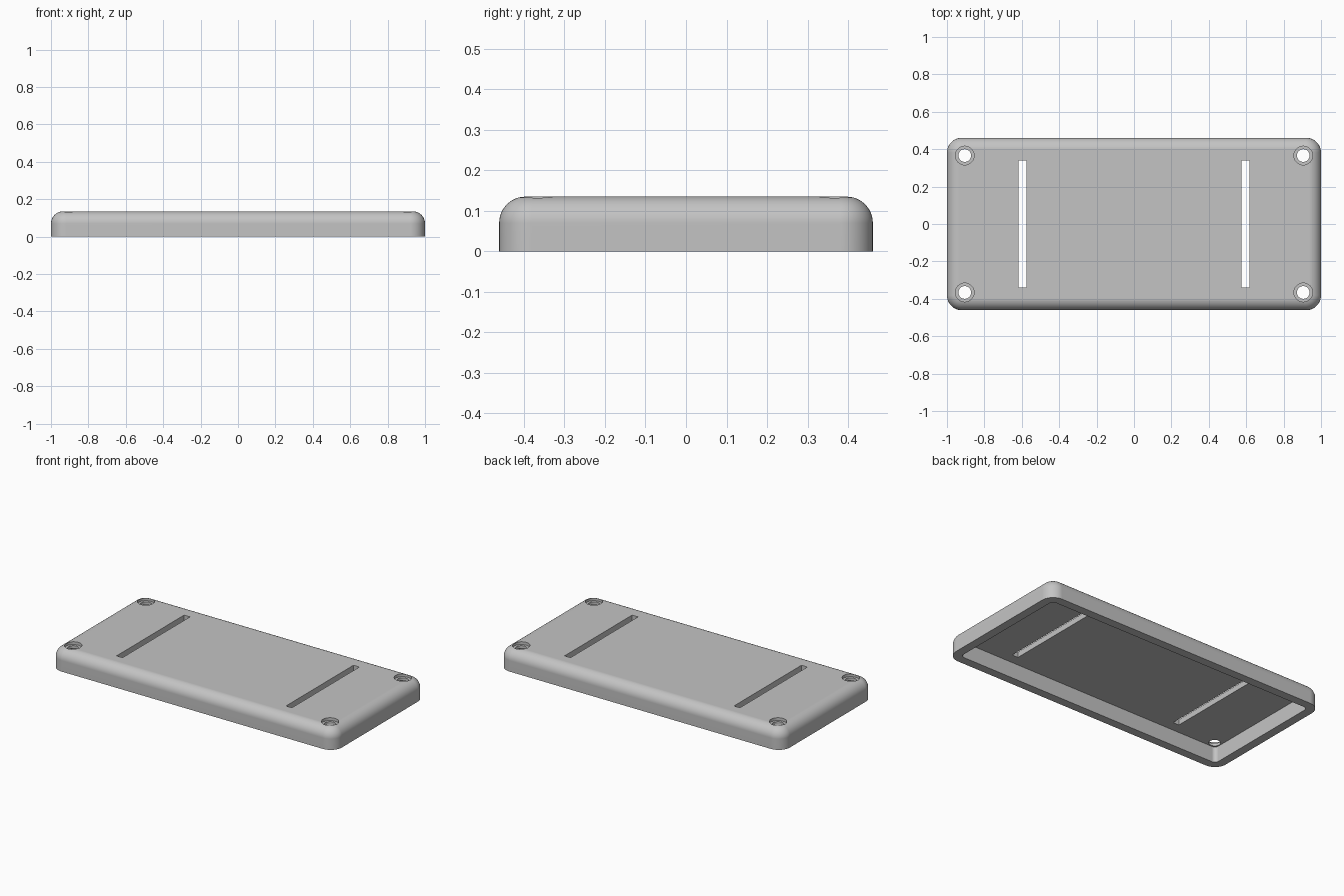
import bpy, bmesh, math

if "Cube" in bpy.data.objects:
    bpy.data.objects.remove(bpy.data.objects["Cube"], do_unlink=True)

HALF_X, HALF_Y, HEIGHT = 1.0, 0.461, 0.135
CORNER, FILLET, WALL, PLATE = 0.08, 0.065, 0.055, 0.035
SEGS = 12

grey = bpy.data.materials.new("plain grey")
grey.use_nodes = True
colour = (0.55, 0.55, 0.55, 1)
grey.diffuse_color = colour
grey.node_tree.nodes["Principled BSDF"].inputs["Base Color"].default_value = colour


def rounded_loop(inset, z):
    """Points of the rounded outline, moved inward by inset."""
    r = CORNER - inset
    pts = []
    for i, (sx, sy) in enumerate([(1, 1), (-1, 1), (-1, -1), (1, -1)]):
        for k in range(SEGS + 1):
            a = math.pi / 2 * (i + k / SEGS)
            pts.append((sx * (HALF_X - CORNER) + r * math.cos(a),
                        sy * (HALF_Y - CORNER) + r * math.sin(a), z))
    return pts


def loft(name, loops):
    """Closed solid through a stack of equal-sized loops."""
    bm = bmesh.new()
    rings = [[bm.verts.new(p) for p in loop] for loop in loops]
    n = len(rings[0])
    for low, high in zip(rings, rings[1:]):
        for i in range(n):
            j = (i + 1) % n
            bm.faces.new((low[i], low[j], high[j], high[i]))
    bm.faces.new(rings[0][::-1])
    bm.faces.new(rings[-1])
    bmesh.ops.recalc_face_normals(bm, faces=bm.faces)
    mesh = bpy.data.meshes.new(name)
    bm.to_mesh(mesh)
    bm.free()
    mesh.materials.append(grey)
    obj = bpy.data.objects.new(name, mesh)
    bpy.context.collection.objects.link(obj)
    return obj


def circle(x, y, r, z, n=40):
    return [(x + r * math.cos(math.tau * k / n),
             y + r * math.sin(math.tau * k / n), z) for k in range(n)]


def rectangle(x, y, hx, hy, z):
    return [(x - hx, y - hy, z), (x + hx, y - hy, z),
            (x + hx, y + hy, z), (x - hx, y + hy, z)]


# Outer body with straight sides and a rounded top edge
loops = [rounded_loop(0, 0)]
for k in range(SEGS + 1):
    a = math.pi / 2 * k / SEGS
    loops.append(rounded_loop(FILLET * (1 - math.cos(a)),
                              HEIGHT - FILLET + FILLET * math.sin(a)))
cover = loft("cover_shell", loops)

# Hollow underside
cutters = [loft("cavity_cutter", [rounded_loop(WALL, -0.1),
                                  rounded_loop(WALL, HEIGHT - PLATE)])]

# Strap slots and stepped screw holes
for sx in (-1, 1):
    cutters.append(loft("slot_cutter", [rectangle(sx * 0.597, 0, 0.021, 0.34, z)
                                        for z in (0.05, 0.2)]))
    for sy in (-1, 1):
        x, y = sx * 0.905, sy * 0.366
        cutters.append(loft("screw_hole_cutter", [circle(x, y, 0.034, z) for z in (0.05, 0.2)]))
        cutters.append(loft("screw_recess_cutter",
                            [circle(x, y, 0.05, z) for z in (HEIGHT - 0.018, 0.2)]))

for cutter in cutters:
    cutter.hide_render = True
    mod = cover.modifiers.new("cut", 'BOOLEAN')
    mod.operation = 'DIFFERENCE'
    mod.solver = 'EXACT'
    mod.object = cutter

# Keep the cut result and drop the cutters
graph = bpy.context.evaluated_depsgraph_get()
result = bpy.data.meshes.new_from_object(cover.evaluated_get(graph))
cover.modifiers.clear()
cover.data = result
for cutter in cutters:
    bpy.data.objects.remove(cutter, do_unlink=True)

# Smooth rounds with crisp edges and flat large faces
result.shade_smooth()
result.set_sharp_from_angle(angle=math.radians(30))
weighted = cover.modifiers.new("weighted normals", 'WEIGHTED_NORMAL')
weighted.keep_sharp = True
